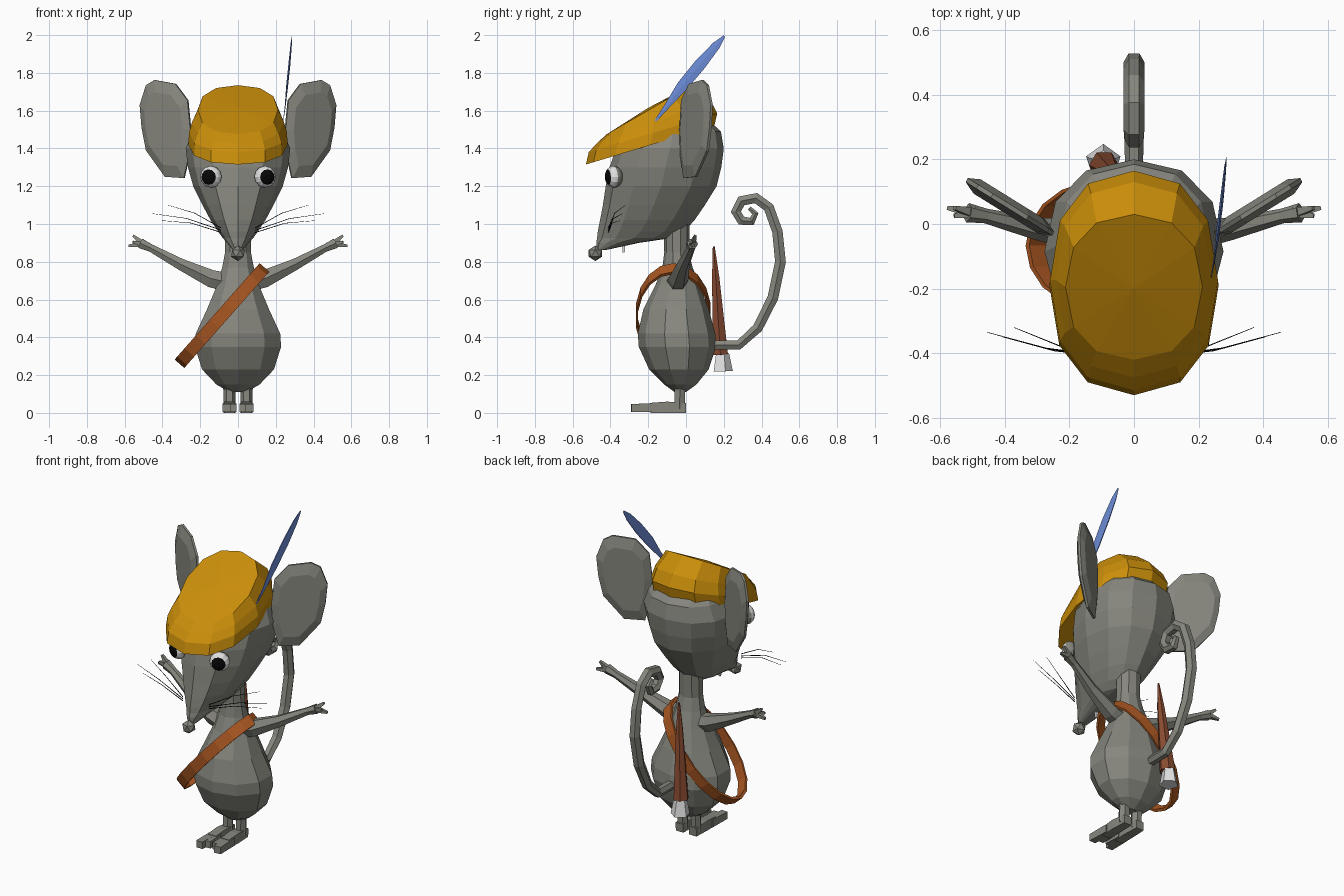
import bpy, bmesh, math
from mathutils import Vector, Matrix


def material(name, r, g, b):
    m = bpy.data.materials.new(name)
    m.diffuse_color = (r, g, b, 1)
    return m


FUR = material("grey fur", 0.24, 0.24, 0.21)
OCHRE = material("ochre felt", 0.59, 0.27, 0.003)
LEATHER = material("tan leather", 0.40, 0.095, 0.016)
BROWN = material("brown scabbard", 0.25, 0.07, 0.03)
WHITE = material("white", 0.75, 0.75, 0.75)
BLACK = material("black", 0.002, 0.002, 0.002)
BLUE = material("blue feather", 0.16, 0.28, 0.72)


def finish(name, bm, *mats):
    bmesh.ops.recalc_face_normals(bm, faces=bm.faces)
    me = bpy.data.meshes.new(name)
    bm.to_mesh(me)
    bm.free()
    for m in mats:
        me.materials.append(m)
    ob = bpy.data.objects.new(name, me)
    bpy.context.collection.objects.link(ob)
    return ob


def loft(name, rings, mat, closed=False, apex=None):
    """Skin a list of equal rings; ends are capped, or joined when closed."""
    bm = bmesh.new()
    vs = [[bm.verts.new(p) for p in r] for r in rings]
    n = len(vs[0])
    pairs = list(zip(vs, vs[1:])) + ([(vs[-1], vs[0])] if closed else [])
    for a, b in pairs:
        for i in range(n):
            j = (i + 1) % n
            bm.faces.new((a[i], a[j], b[j], b[i]))
    if apex:  # open below, fan on top
        tip = bm.verts.new(apex)
        for i in range(n):
            bm.faces.new((vs[-1][i], vs[-1][(i + 1) % n], tip))
    elif not closed:
        bm.faces.new(vs[0])
        bm.faces.new(vs[-1])
    return finish(name, bm, mat)


def oval(zf, zb, w, yf, yb, n=12, back=1.0, front=1.0):
    """Oval ring, tilted when zf and zb differ; powers below 1 square off a half."""
    pts = []
    for i in range(n):
        t = 2 * math.pi * i / n
        s, c = math.sin(t), math.cos(t)
        power = front if c > 0 else back
        x = w * math.copysign(abs(s) ** power, s)
        f = (1 + math.copysign(abs(c) ** power, c)) / 2
        pts.append((x, yb + (yf - yb) * f, zb + (zf - zb) * f))
    return pts


def tube(name, pts, radii, mat, ref=(1, 0, 0), n=6, flat=1.0):
    """Sweep a polygon along a path; flat scales it along ref."""
    pts = [Vector(p) for p in pts]
    rings = []
    for k, p in enumerate(pts):
        t = (pts[min(k + 1, len(pts) - 1)] - pts[max(k - 1, 0)]).normalized()
        side = t.cross(Vector(ref)).normalized()
        up = side.cross(t)
        rings.append([p + radii[k] * (side * math.cos(a) + up * flat * math.sin(a))
                      for a in (2 * math.pi * (i + 0.5) / n for i in range(n))])
    return loft(name, rings, mat)


# Head tapering down to the snout: height, half width, front y, back y
HEAD = [(0.862, 0.026, -0.472, -0.425), (0.90, 0.058, -0.475, -0.25), (0.925, 0.08, -0.471, -0.08),
        (0.96, 0.105, -0.467, -0.01), (1.02, 0.145, -0.455, 0.045), (1.10, 0.188, -0.44, 0.10),
        (1.20, 0.237, -0.425, 0.162), (1.30, 0.265, -0.405, 0.187), (1.40, 0.277, -0.37, 0.20),
        (1.49, 0.237, -0.32, 0.185), (1.54, 0.20, -0.27, 0.13), (1.59, 0.12, -0.16, 0.04)]
loft("head", [oval(z, z, w, f, b, back=0.9) for z, w, f, b in HEAD], FUR)

# Pear shaped body with neck
BODY = [(0.11, 0.045, -0.06, 0.0), (0.15, 0.12, -0.115, 0.055), (0.23, 0.20, -0.195, 0.12),
        (0.35, 0.24, -0.25, 0.16), (0.42, 0.235, -0.255, 0.155), (0.55, 0.172, -0.225, 0.12),
        (0.68, 0.115, -0.16, 0.07), (0.77, 0.088, -0.125, 0.035), (0.85, 0.072, -0.115, 0.015),
        (1.0, 0.07, -0.12, 0.02)]
loft("body", [oval(z, z, w, f, b, 10) for z, w, f, b in BODY], FUR)

# Cap, from the turned-in brim up: front z, back z, half width, front y, back y
CAP = [(1.40, 1.53, 0.225, -0.34, 0.14), (1.315, 1.52, 0.262, -0.53, 0.15),
       (1.38, 1.585, 0.26, -0.515, 0.165), (1.425, 1.655, 0.243, -0.475, 0.13),
       (1.475, 1.735, 0.212, -0.42, 0.03)]
loft("cap", [oval(*c, n=12, back=0.87, front=0.87) for c in CAP], OCHRE, apex=(0, -0.20, 1.615))

# Nose
bm = bmesh.new()
bmesh.ops.create_icosphere(bm, subdivisions=1, radius=0.041,
                           matrix=Matrix.Translation((0, -0.48, 0.845)))
finish("nose", bm, FUR)

# Teeth under the jaw
tube("teeth", [(0, -0.33, 0.90), (0, -0.33, 0.85)], [0.012, 0.008], WHITE, n=4)

# Tail curling at the end
TAIL = [(0.10, 0.358), (0.28, 0.36), (0.38, 0.45), (0.46, 0.61), (0.50, 0.80), (0.484, 0.96),
        (0.438, 1.088), (0.37, 1.137), (0.293, 1.122), (0.264, 1.065), (0.293, 1.018),
        (0.348, 1.013), (0.367, 1.055), (0.335, 1.085)]
tube("tail", [(0, y, z) for y, z in TAIL],
     [0.028, 0.029, 0.031, 0.033, 0.033, 0.032, 0.032, 0.032, 0.032, 0.031, 0.029, 0.025, 0.02, 0.012], FUR)

EAR = [(0.44, 1.762), (0.33, 1.742), (0.265, 1.655), (0.25, 1.50), (0.258, 1.36), (0.285, 1.243),
       (0.385, 1.25), (0.485, 1.39), (0.508, 1.51), (0.518, 1.63), (0.485, 1.735)]

for s, side in ((-1, "left"), (1, "right")):
    # Ear: thin swept-back dish with bevelled rim
    rings = []
    for off, k in ((-0.022, 0.75), (-0.006, 1), (0.006, 1), (0.022, 0.75)):
        ring = []
        for x, z in EAR:
            x, z = 0.39 + (x - 0.39) * k, 1.5 + (z - 1.5) * k
            ring.append((s * (x - 0.5 * off), -0.03 + (x - 0.25) * 0.62 + off, z))
        rings.append(ring)
    loft(side + "_ear", rings, FUR)

    # Arm and fingers
    tube(side + "_arm", [(s * 0.05, -0.05, 0.69), (s * 0.14, -0.04, 0.71), (s * 0.30, -0.015, 0.785),
                         (s * 0.46, 0.025, 0.872), (s * 0.515, 0.035, 0.897)],
         [0.058, 0.053, 0.035, 0.023, 0.03], FUR, (0, 1, 0))
    for i, tip in enumerate(((0.555, 0.05, 0.938), (0.578, 0.05, 0.885), (0.557, 0.025, 0.905))):
        tube(f"{side}_finger_{i}", [(s * 0.50, 0.035, 0.893), (s * tip[0], tip[1], tip[2])],
             [0.022, 0.009], FUR, (0, 1, 0), n=4)

    # Leg, foot and toes
    tube(side + "_leg", [(s * 0.05, -0.045, 0.20), (s * 0.045, -0.032, 0.12), (s * 0.045, -0.035, 0.02)],
         [0.045, 0.032, 0.032], FUR)
    tube(side + "_foot", [(s * 0.045, 0.0, 0.026), (s * 0.045, -0.10, 0.03), (s * 0.045, -0.19, 0.026)],
         [0.036, 0.042, 0.038], FUR, n=4)
    for i, (x, y) in enumerate(((0.029, -0.26), (0.062, -0.29))):
        tube(f"{side}_toe_{i}", [(s * (0.035 + 0.02 * i), -0.15, 0.027), (s * x, y, 0.026)],
             [0.034, 0.03], FUR, n=4)

    # Eye: flattened ball, pupil round the outward pole, grey lid behind
    bm = bmesh.new()
    bmesh.ops.create_uvsphere(bm, u_segments=12, v_segments=12, radius=0.058)
    for f in bm.faces:
        h = f.calc_center_median().z / 0.058
        f.material_index = 1 if h > 0.76 else 2 if h < -0.1 else 0
    look = Vector((s * 0.40, -1, -0.05)).to_track_quat('Z', 'Y').to_matrix().to_4x4()
    bm.transform(Matrix.Translation((s * 0.143, -0.382, 1.25)) @ look @ Matrix.Diagonal((1, 1, 0.8, 1)))
    finish(side + "_eye", bm, WHITE, BLACK, FUR)

    # Whiskers
    for i, (x, y, z) in enumerate(((0.455, -0.335, 1.055), (0.372, -0.32, 1.10), (0.405, -0.35, 1.018))):
        h = 0.955 + 0.012 * (1, 2, 0)[i]
        a = Vector((s * 0.09, -0.41, h))
        b = Vector((s * x, y, z))
        m = (a + b) / 2 + Vector((0, -0.012, 0.018))
        tube(f"{side}_whisker_{i}", [a, m, b], [0.003, 0.002, 0.001], BLACK, (0, 1, 0), n=3)

# Diagonal shoulder strap: a flat band bent into an oval loop
along, across = Vector((0.225, 0, 0.255)), Vector((0.75, 0, -0.66)) * 0.034
rings = []
for i in range(18):
    t = 2 * math.pi * i / 18
    out = along * math.cos(t) + Vector((0, 0.2 * math.sin(t), 0))
    mid = Vector((-0.085, -0.067, 0.515))
    rings.append([mid + out * k + across * d for k, d in ((1, -1), (1, 1), (0.95, 1), (0.95, -1))])
loft("strap", rings, LEATHER, closed=True)

# Needle scabbard hanging at the back, with a pale end
tube("scabbard", [(-0.055, 0.147, 0.88), (-0.065, 0.157, 0.72), (-0.093, 0.182, 0.31)],
     [0.006, 0.022, 0.046], BROWN)
tube("scabbard_end", [(-0.095, 0.19, 0.315), (-0.095, 0.192, 0.22)], [0.038, 0.056], WHITE, n=5)

# Feather tucked into the cap side
tube("feather", [(0.238, -0.17, 1.535), (0.25, -0.10, 1.625), (0.26, -0.02, 1.73), (0.272, 0.075, 1.845),
                 (0.281, 0.16, 1.945), (0.286, 0.203, 1.995)],
     [0.005, 0.017, 0.034, 0.036, 0.025, 0.006], BLUE, (1, 0, 0), n=6, flat=0.15)
